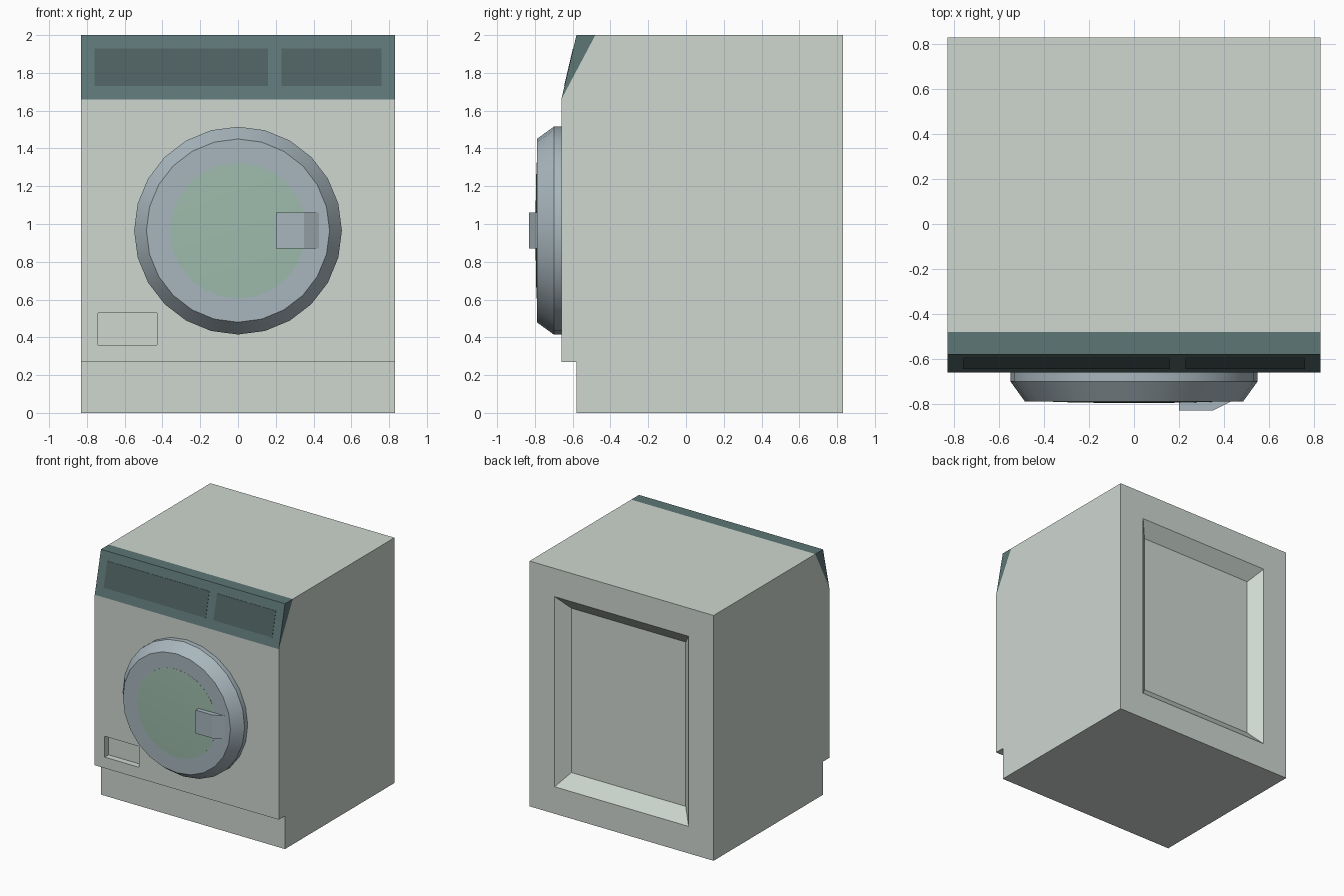
import bpy, bmesh
from math import sin, cos, tau, radians

if "Cube" in bpy.data.objects:
    bpy.data.objects.remove(bpy.data.objects["Cube"])


def mat(name, rgb):
    m = bpy.data.materials.new(name)
    m.diffuse_color = (*rgb, 1)
    m.use_nodes = True
    m.node_tree.nodes["Principled BSDF"].inputs["Base Color"].default_value = m.diffuse_color
    return m


CASE = mat("case_enamel", (0.62, 0.68, 0.63))
TEAL = mat("panel_teal", (0.11, 0.18, 0.18))
DARK = mat("display_dark", (0.077, 0.12, 0.12))
METAL = mat("door_metal", (0.39, 0.47, 0.51))
GLASS = mat("window_green", (0.34, 0.50, 0.41))


def finish(name, bm, material=None):
    bmesh.ops.recalc_face_normals(bm, faces=bm.faces)
    me = bpy.data.meshes.new(name)
    bm.to_mesh(me)
    bm.free()
    ob = bpy.data.objects.new(name, me)
    bpy.context.collection.objects.link(ob)
    if material:
        me.materials.append(material)
    return ob


def loft(name, rings, material=None):
    """Bridge closed rings of equal length and cap both ends."""
    bm = bmesh.new()
    rows = [[bm.verts.new(p) for p in ring] for ring in rings]
    n = len(rows[0])
    for a, b in zip(rows, rows[1:]):
        for i in range(n):
            j = (i + 1) % n
            bm.faces.new((a[i], a[j], b[j], b[i]))
    bm.faces.new(rows[0])
    bm.faces.new(rows[-1])
    return finish(name, bm, material)


def prism_x(name, profile, x0, x1, material=None):
    return loft(name, [[(x, y, z) for y, z in profile] for x in (x0, x1)], material)


def rect(y, x0, x1, z0, z1):
    return [(x0, y, z0), (x1, y, z0), (x1, y, z1), (x0, y, z1)]


def lathe_y(name, profile, zc, material, sides=24):
    """Round part facing the front from (radius, y) points."""
    ob = loft(name, [[(r * sin(tau * i / sides), y, zc + r * cos(tau * i / sides))
                      for i in range(sides)] for r, y in profile], material)
    bpy.ops.object.select_all(action='DESELECT')
    ob.select_set(True)
    bpy.context.view_layer.objects.active = ob
    bpy.ops.object.shade_smooth_by_angle(angle=radians(30))
    return ob


def cut(target, cutter):
    m = target.modifiers.new(cutter.name, 'BOOLEAN')
    m.object = cutter
    m.operation = 'DIFFERENCE'
    m.solver = 'EXACT'
    cutter.hide_render = True
    cutter.hide_viewport = True


# Cabinet with toe kick and sloped front top
cabinet = prism_x("cabinet", [(-0.58, 0), (-0.58, 0.27), (-0.66, 0.27), (-0.66, 1.66),
                              (-0.48, 2), (0.83, 2), (0.83, 0)], -0.83, 0.83, CASE)

# Filter pocket at the front, tapered recess at the back
cut(cabinet, loft("filter_pocket_cutter", [rect(-0.75, -0.74, -0.43, 0.36, 0.53),
                                           rect(-0.61, -0.74, -0.43, 0.36, 0.53)], CASE))
cut(cabinet, loft("back_recess_cutter", [rect(0.74, -0.515, 0.515, 0.325, 1.665),
                                         rect(0.92, -0.695, 0.695, 0.115, 1.875)], CASE))

# Control panel wedge
prism_x("control_panel", [(-0.66, 1.66), (-0.58, 2), (-0.48, 2)], -0.83, 0.83, TEAL)


# Displays lying on the tilted panel
def panel_y(z):
    return -0.66 + 0.08 * (z - 1.66) / 0.34


for name, x0, x1 in (("drawer_display", -0.76, 0.16), ("control_display", 0.23, 0.76)):
    prism_x(name, [(panel_y(z) + o, z) for z, o in
                   ((1.73, -0.002), (1.93, -0.002), (1.93, 0.004), (1.73, 0.004))],
            x0, x1, DARK)

# Door, window and handle
DOOR_Z = 0.965
lathe_y("door", [(0.55, -0.655), (0.55, -0.70), (0.485, -0.79)], DOOR_Z, METAL)
lathe_y("door_window", [(0.36, -0.785), (0.36, -0.791), (0.26, -0.794), (0.12, -0.796)],
        DOOR_Z, GLASS)
handle = [(0.20, -0.785), (0.20, -0.83), (0.35, -0.83), (0.43, -0.79), (0.43, -0.785)]
loft("door_handle", [[(x, y, z) for x, y in handle] for z in (0.87, 1.06)], METAL)
